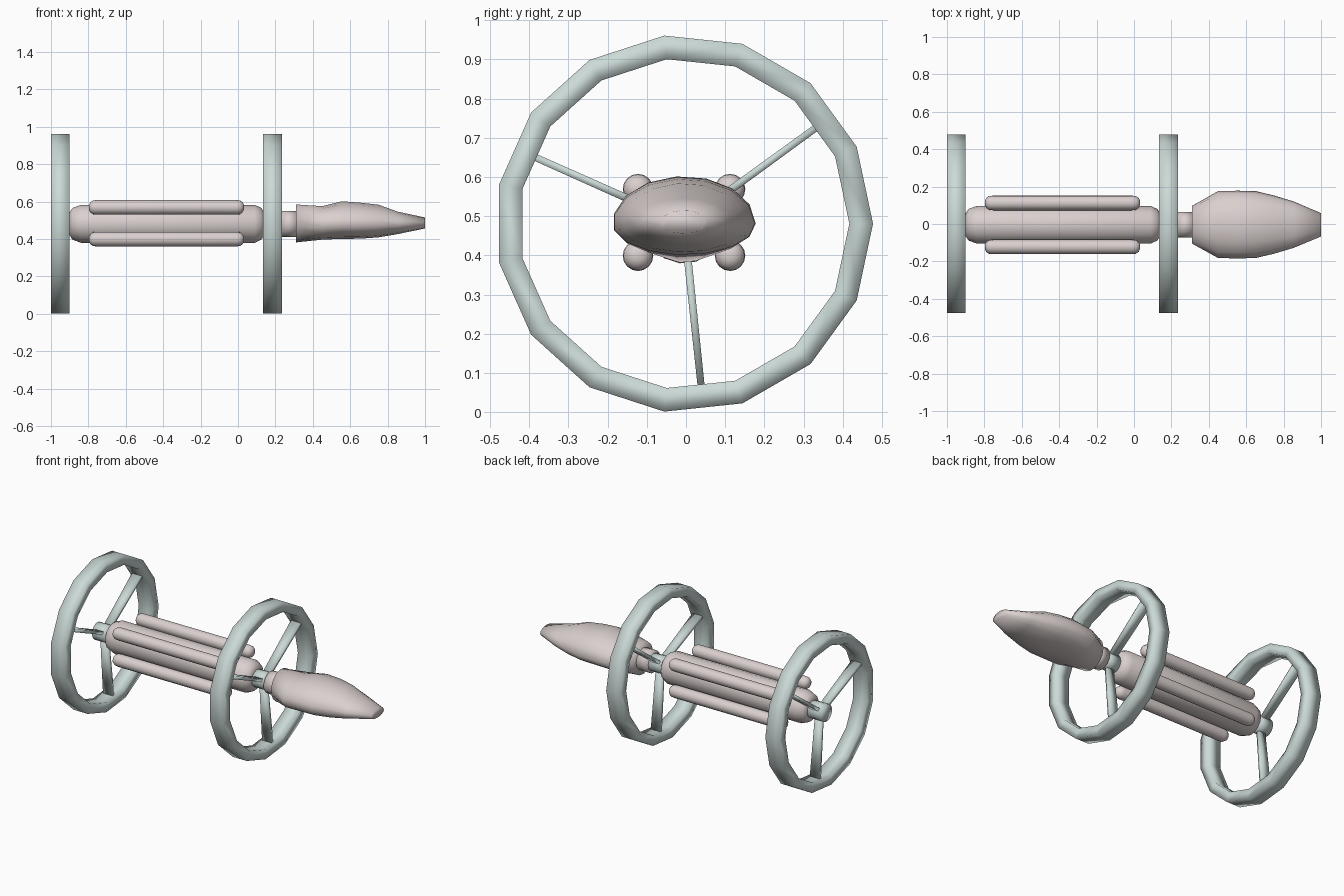
import bpy, bmesh
from math import sin, cos, radians, pi

if "Cube" in bpy.data.objects:
    bpy.data.objects.remove(bpy.data.objects["Cube"])

CY, CZ = -0.005, 0.481          # main axis position
SIDES = 15


def material(name, rgb):
    m = bpy.data.materials.new(name)
    m.diffuse_color = (*rgb, 1)
    m.use_nodes = True
    m.node_tree.nodes["Principled BSDF"].inputs["Base Color"].default_value = m.diffuse_color
    return m


HULL = material("hull_pink_grey", (0.70, 0.63, 0.62))
RING = material("ring_pale_green", (0.60, 0.70, 0.68))


def finish(bm, name, mat):
    bmesh.ops.recalc_face_normals(bm, faces=bm.faces)
    me = bpy.data.meshes.new(name)
    bm.to_mesh(me)
    bm.free()
    for p in me.polygons:
        p.use_smooth = True
    me.materials.append(mat)
    ob = bpy.data.objects.new(name, me)
    bpy.context.collection.objects.link(ob)
    return ob


def bridge(bm, a, b):
    for i in range(len(a)):
        j = (i + 1) % len(a)
        bm.faces.new((a[i], a[j], b[j], b[i]))


def loft(name, sections, mat, y=CY, z=CZ, sides=SIDES):
    """Skin rings along x; each section is (x, half width, height up, height down)."""
    bm = bmesh.new()
    rings = []
    for x, w, up, down in sections:
        ring = []
        for k in range(sides):
            a = 2 * pi * k / sides
            ring.append(bm.verts.new((x, y + w * cos(a), z + sin(a) * (up if sin(a) > 0 else down))))
        rings.append(ring)
    for a, b in zip(rings, rings[1:]):
        bridge(bm, a, b)
    bm.faces.new(rings[0])
    bm.faces.new(rings[-1])
    return finish(bm, name, mat)


def turned(name, profile, mat, **kw):
    return loft(name, [(x, r, r, r) for x, r in profile], mat, **kw)


def rim(name, x0, x1, r_out=0.4825, r_in=0.422):
    """Box-section hoop."""
    bm = bmesh.new()
    loops = []
    for x, r in ((x0, r_out), (x1, r_out), (x1, r_in), (x0, r_in)):
        loops.append([bm.verts.new((x, CY + r * cos(2 * pi * k / SIDES),
                                    CZ + r * sin(2 * pi * k / SIDES))) for k in range(SIDES)])
    for i in range(4):
        bridge(bm, loops[i], loops[(i + 1) % 4])
    return finish(bm, name, RING)


def spoke(name, xc, angle):
    """Flat blade from the hub to the middle of a rim facet."""
    bm = bmesh.new()
    c, s = cos(angle), sin(angle)
    ends = []
    for r, hx, ht in ((0.04, 0.025, 0.010), (0.415, 0.034, 0.009)):
        ends.append([bm.verts.new((xc + i * hx, CY + r * c - j * ht * s, CZ + r * s + j * ht * c))
                     for i, j in ((-1, -1), (1, -1), (1, 1), (-1, 1))])
    bridge(bm, *ends)
    bm.faces.new(ends[0])
    bm.faces.new(ends[1])
    return finish(bm, name, RING)


# Two spoked habitat rings with hubs
for label, x0 in (("rear", -1.0), ("forward", 0.135)):
    rim(label + "_ring", x0, x0 + 0.1)
    turned(label + "_hub", [(x0, 0.055), (x0 + 0.1, 0.055)], RING)
    for n, deg in enumerate((36, 156, 276)):
        spoke(f"{label}_spoke_{n + 1}", x0 + 0.05, radians(deg))

# Central hull with tapered ends, and the neck to the nose
turned("central_hull", [(-0.9, 0.062), (-0.885, 0.085), (-0.84, 0.102),
                        (0.09, 0.102), (0.125, 0.085), (0.14, 0.062)], HULL)
turned("neck", [(0.235, 0.07), (0.315, 0.07)], HULL)

# Four rounded tanks around the hull
for sy in (-1, 1):
    for sz in (-1, 1):
        turned(f"tank_{'left' if sy < 0 else 'right'}_{'lower' if sz < 0 else 'upper'}",
               [(-0.797, 0.012), (-0.79, 0.027), (-0.775, 0.037), (-0.755, 0.039),
                (-0.01, 0.039), (0.01, 0.037), (0.025, 0.027), (0.032, 0.012)],
               HULL, y=CY + sy * 0.1175, z=0.484 + sz * 0.085, sides=16)

# Flattened command nose
loft("nose", [(0.31, 0.102, 0.104, 0.1), (0.45, 0.181, 0.095, 0.085), (0.555, 0.183, 0.121, 0.081),
              (0.65, 0.181, 0.114, 0.08), (0.75, 0.157, 0.103, 0.073),
              (0.855, 0.125, 0.065, 0.055), (1.0, 0.063, 0.034, 0.025)], HULL)
